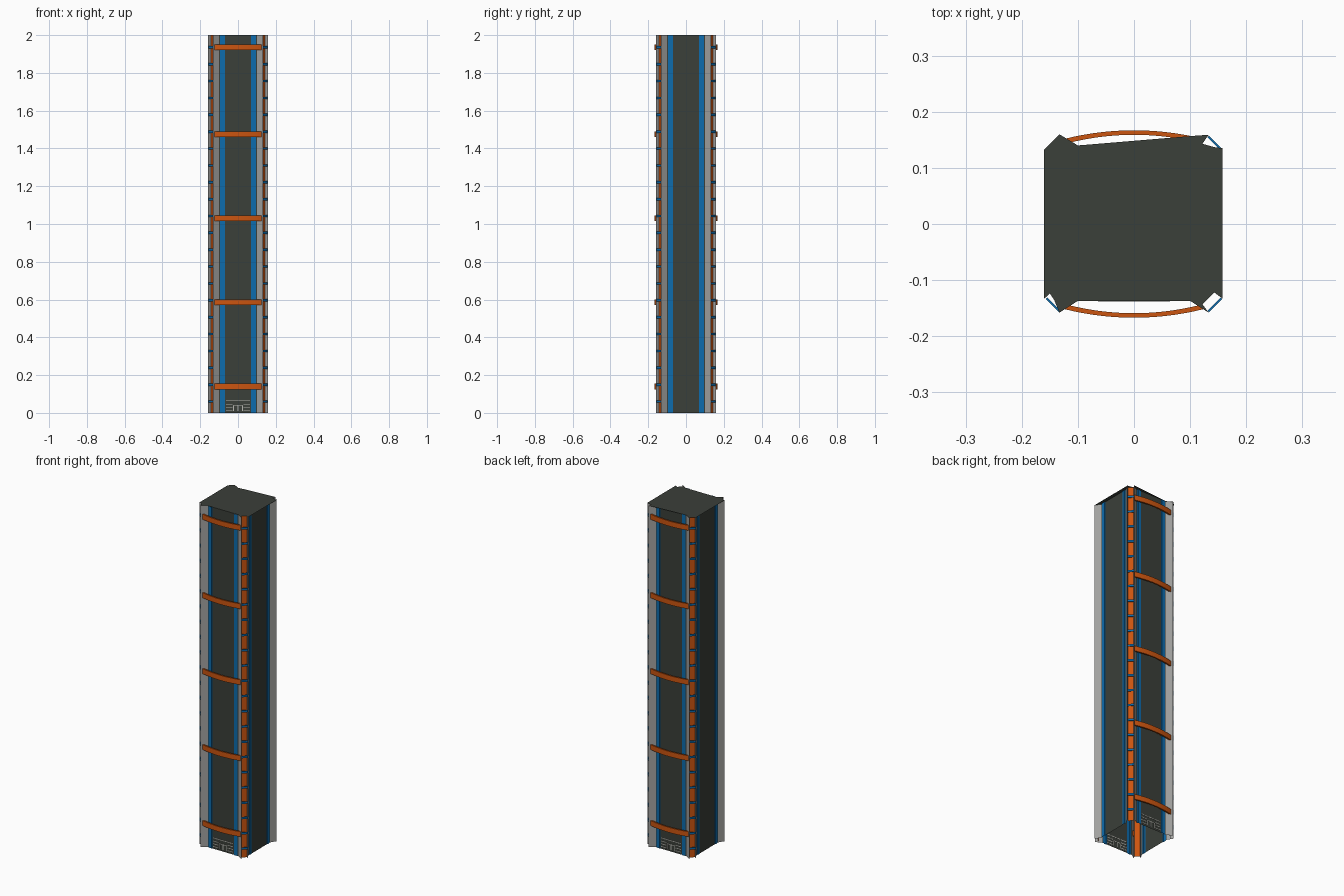
import bpy, bmesh, math
from mathutils import Matrix, Vector

if "Cube" in bpy.data.objects:
    bpy.data.objects.remove(bpy.data.objects["Cube"])

def mat(name, col):
    m = bpy.data.materials.new(name)
    m.diffuse_color = (*col, 1)
    m.use_nodes = True
    m.node_tree.nodes["Principled BSDF"].inputs["Base Color"].default_value = m.diffuse_color
    return m

DARK = mat("dark_panel", (0.043, 0.050, 0.041))
GREY = mat("grey_metal", (0.36, 0.36, 0.35))
BLUE = mat("blue_trim", (0.004, 0.15, 0.42))
ORANGE = mat("orange_paint", (0.60, 0.09, 0.005))
PALE = mat("pale_mark", (0.50, 0.50, 0.46))

def finish(name, bm, mats):
    me = bpy.data.meshes.new(name)
    bm.to_mesh(me)
    bm.free()
    for m in mats:
        me.materials.append(m)
    ob = bpy.data.objects.new(name, me)
    bpy.context.collection.objects.link(ob)
    return ob

def add_box(bm, size, loc, rot=0.0):
    m = (Matrix.Translation(loc) @ Matrix.Rotation(rot, 4, 'Z')
         @ Matrix.Diagonal((*size, 1)))
    bmesh.ops.create_cube(bm, size=1, matrix=m)

H = 2.0

# One side of the column: x, depth, material index of the segment that follows
# 0 dark, 1 grey, 2 blue, 3 orange
side = [(-.133, .158, 1), (-.100, .137, 0), (-.094, .137, 2), (-.0875, .137, 2),
        (-.0875, .140, 2), (-.073, .140, 2), (-.073, .137, 2), (-.069, .137, 0),
        (.069, .137, 2), (.073, .137, 2), (.073, .140, 2), (.0875, .140, 2),
        (.0875, .137, 2), (.094, .137, 0), (.100, .137, 1), (.133, .158, 1),
        (.122, .143, 3), (.143, .122, 1)]

# Column shell, open at the bottom
bm = bmesh.new()
loop, mats = [], []
for k in range(4):
    r = Matrix.Rotation(k * math.pi / 2, 3, 'Z')
    for x, d, m in side:
        loop.append(r @ Vector((x, -d, 0)))
        mats.append(m)
low = [bm.verts.new(p) for p in loop]
top = [bm.verts.new((p.x, p.y, H)) for p in loop]
for i in range(len(loop)):
    j = (i + 1) % len(loop)
    bm.faces.new((low[i], low[j], top[j], top[i])).material_index = mats[i]
finish("column_shell", bm, [DARK, GREY, BLUE, ORANGE])

# Top cap, bridging some recesses on the left and back
cap = [(-.160, -.133), (-.150, -.124), (-.142, -.136), (-.133, -.158), (-.100, -.137),
       (.100, -.137), (.133, -.158), (.122, -.143), (.143, -.122), (.158, -.133),
       (.137, -.100), (.137, .100), (.158, .135), (.143, .137), (.122, .143),
       (.133, .159), (.105, .157), (-.100, .140), (-.133, .160), (-.160, .133)]
bm = bmesh.new()
bm.faces.new([bm.verts.new((x, y, H)) for x, y in cap])
bmesh.ops.triangulate(bm, faces=bm.faces[:])
finish("top_cap", bm, [DARK])

# Blue rungs across the four corner channels
bm = bmesh.new()
for k in range(4):
    a = math.radians(-45 + 90 * k)
    c = .144 * math.sqrt(2)
    for i in range(22):
        add_box(bm, (.004, .034, .012),
                (c * math.cos(a), c * math.sin(a), .06 + i * .0893), a)
finish("corner_rungs", bm, [BLUE])

# Bowed orange bars on front and back
N = 14
for s, label in ((-1, "front"), (1, "back")):
    bm = bmesh.new()
    for zc in (.14, .585, 1.03, 1.475, 1.935):
        rings = []
        for i in range(N + 1):
            t = -1 + 2 * i / N
            x, y = .125 * t, .167 - .0155 * t * t
            rings.append([bm.verts.new((x * (1 - .03 * q), s * (y - .008 * q), zc + dz))
                          for q, dz in ((0, -.015), (0, .015), (1, .015), (1, -.015))])
        for a, b in zip(rings, rings[1:]):
            for q in range(4):
                bm.faces.new((a[q], a[(q + 1) % 4], b[(q + 1) % 4], b[q]))
        bm.faces.new(rings[0])
        bm.faces.new(rings[-1])
    bmesh.ops.recalc_face_normals(bm, faces=bm.faces[:])
    finish(label + "_bars", bm, [ORANGE])

    # Plain vent slats near the base
    bm = bmesh.new()
    for z in (.014, .030, .046, .064):
        for sx in (-1, 1):
            add_box(bm, (.036, .002, .004), (sx * .046, s * .1375, z))
    add_box(bm, (.06, .002, .004), (0, s * .1375, .064))
    add_box(bm, (.05, .002, .004), (0, s * .1375, .040))
    for x in (-.024, 0, .024):
        add_box(bm, (.004, .002, .03), (x, s * .1375, .025))
    finish(label + "_vent_slats", bm, [PALE])
